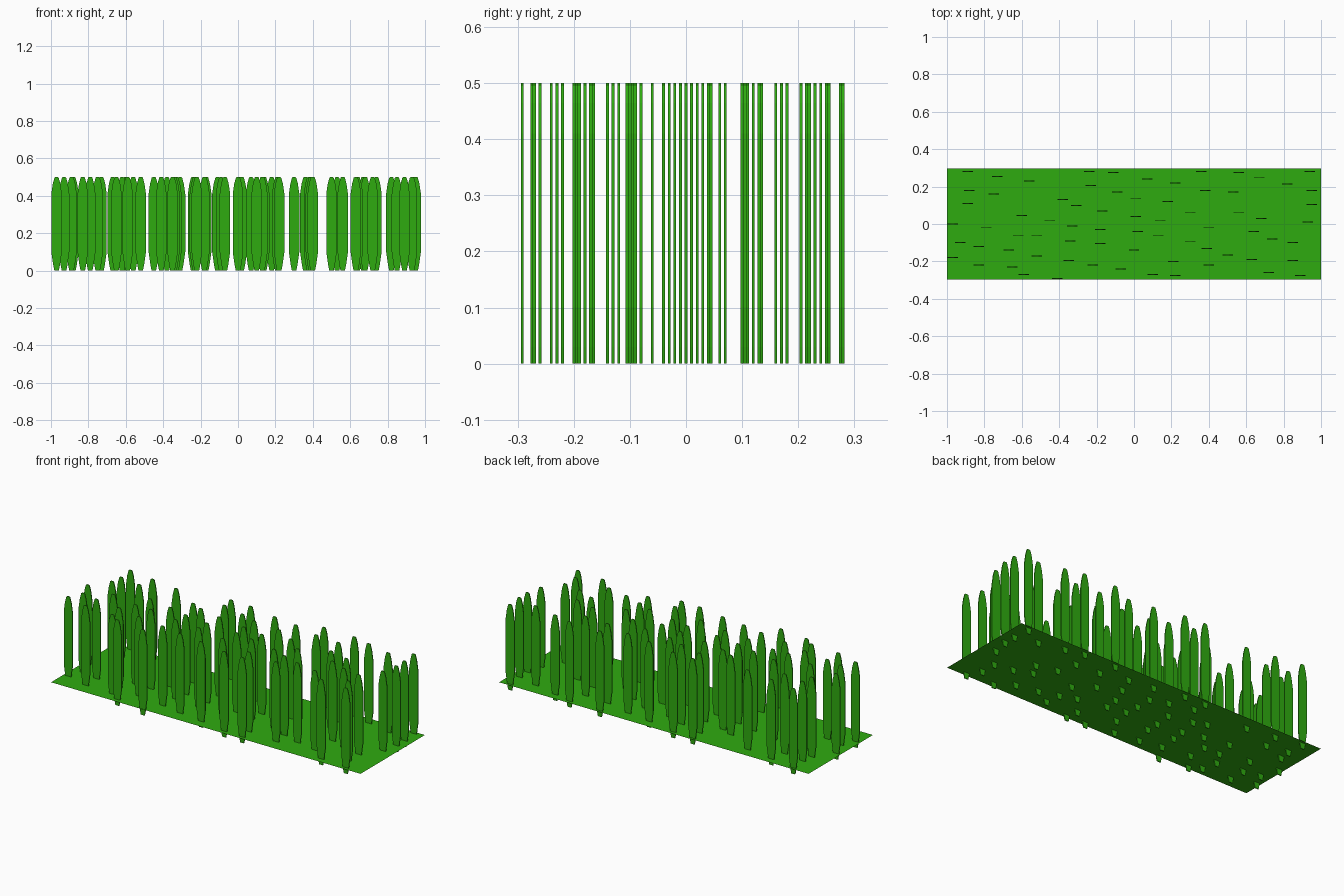
import bpy
import bmesh

if "Cube" in bpy.data.objects:
    bpy.data.objects.remove(bpy.data.objects["Cube"])

# One flat grass green
green = bpy.data.materials.new("grass green")
green.diffuse_color = (0.028, 0.41, 0.005, 1)
green.use_nodes = True
green.node_tree.nodes["Principled BSDF"].inputs["Base Color"].default_value = green.diffuse_color

THICK = 0.005
# Half outline of a blade: (height, half width)
OUTLINE = [(0.0, 0.012), (0.03, 0.018), (0.10, 0.028), (0.41, 0.028),
           (0.465, 0.020), (0.497, 0.011), (0.5, 0.007)]

# Blade positions in hundredths (x, y)
SPOTS = [
    (-89, 28), (-73, 25.5), (-56, 23), (-24, 28), (-11, 27.5), (7, 24), (36, 28), (56, 27.5),
    (67, 25), (94, 28), (82, 21.5), (22, 22), (-88, 18), (-75, 16), (-23, 20.5), (-9, 17),
    (38, 18), (53, 17), (95, 18), (-89, 11), (-38, 13), (18, 12), (95, 10.5), (-31, 10),
    (-17, 7), (30, 6), (1, 13.5), (-60, 4.5), (-45, 2), (1, 4), (14, 2), (56, 6),
    (68, 3), (93, 1), (-97, 0), (-33, -1), (-79, -2), (-62, -6), (-52, -6), (-18, -3),
    (2, -4), (13, -6), (40, -2), (64, -4), (74, -8), (-93, -10), (-83, -12), (-34, -9),
    (-18, -10.5), (30, -9.5), (39, -13), (85, -10), (-67, -14), (0, -14), (-52, -17), (-97, -18),
    (-35, -19.5), (21, -20), (50, -16.5), (63, -19), (85, -19.5), (-65, -23), (-83, -22),
    (-59, -27), (-22, -22), (-7, -24), (10, -27), (22, -27.5), (40, -22), (72, -26),
    (89, -27.5), (-41, -29.2),
]


def mesh_from(bm, name):
    mesh = bpy.data.meshes.new(name)
    bm.to_mesh(mesh)
    bm.free()
    mesh.materials.append(green)
    return mesh


def place(mesh, name, loc=(0, 0, 0)):
    ob = bpy.data.objects.new(name, mesh)
    ob.location = loc
    bpy.context.collection.objects.link(ob)


# Flat turf sheet, pierced by the blade roots
bm = bmesh.new()
bm.faces.new([bm.verts.new((x, y, 0.035)) for x, y in
              ((-1, -0.297), (1, -0.297), (1, 0.297), (-1, 0.297))])
place(mesh_from(bm, "turf"), "turf")

# Thin pointed blade, shared by all copies
bm = bmesh.new()
ring = [(w, z) for z, w in OUTLINE] + [(-w, z) for z, w in reversed(OUTLINE)]
face = bm.faces.new([bm.verts.new((x, -THICK / 2, z)) for x, z in ring])
ext = bmesh.ops.extrude_face_region(bm, geom=[face], use_keep_orig=True)
bmesh.ops.translate(bm, vec=(0, THICK, 0),
                    verts=[g for g in ext["geom"] if isinstance(g, bmesh.types.BMVert)])
bmesh.ops.recalc_face_normals(bm, faces=bm.faces)
blade = mesh_from(bm, "grass_blade")

for i, (x, y) in enumerate(SPOTS):
    place(blade, f"grass_blade_{i + 1}", (x / 100, y / 100, 0))
